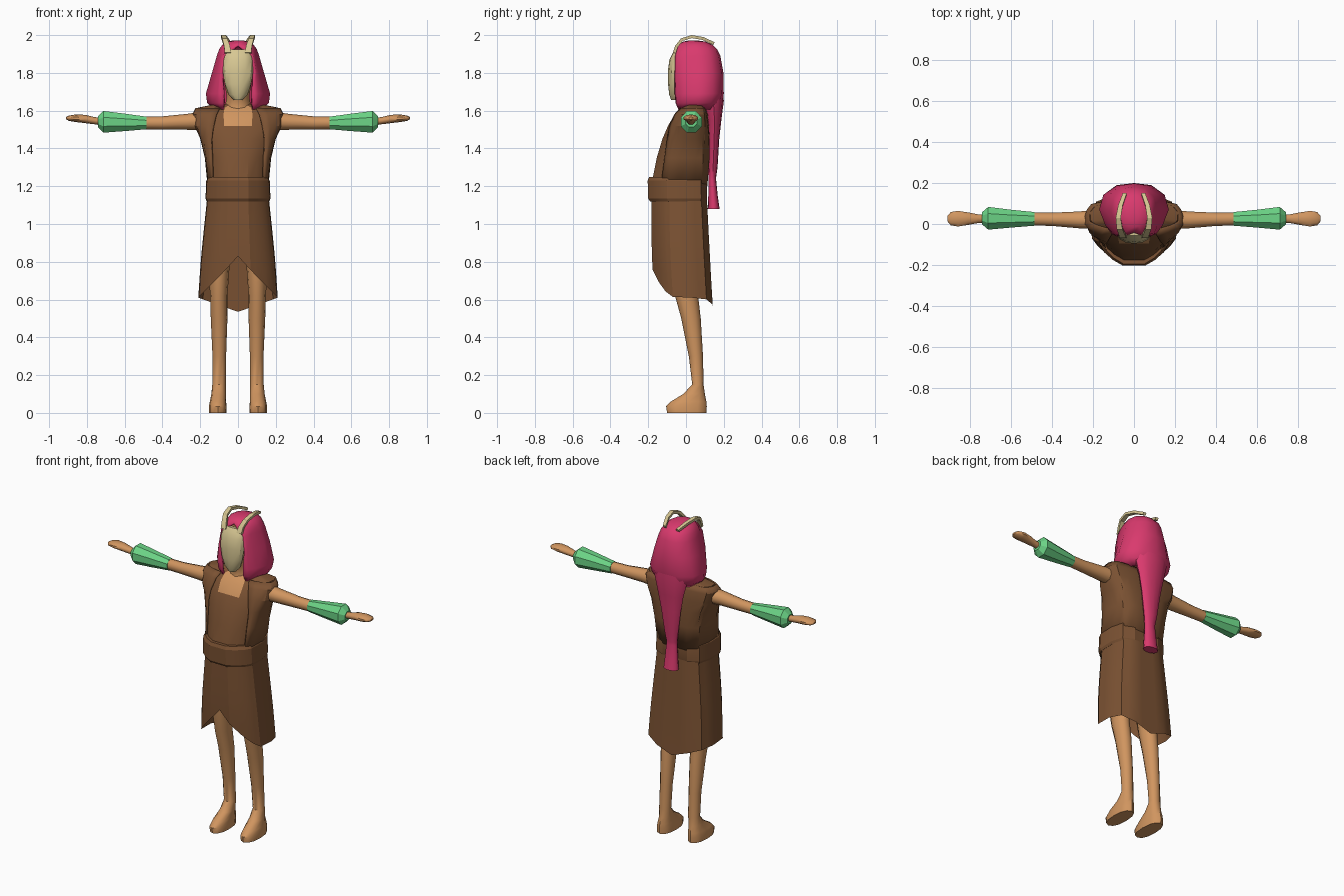
import bpy, bmesh, math
from mathutils import Vector

if "Cube" in bpy.data.objects:
    bpy.data.objects.remove(bpy.data.objects["Cube"])


def material(name, rgb):
    m = bpy.data.materials.new(name)
    m.diffuse_color = (*rgb, 1)
    m.use_nodes = True
    m.node_tree.nodes["Principled BSDF"].inputs["Base Color"].default_value = m.diffuse_color
    return m


SKIN = material("skin", (0.63, 0.30, 0.115))
BROWN = material("brown cloth", (0.20, 0.085, 0.033))
PINK = material("pink hair", (0.70, 0.042, 0.155))
GREEN = material("green cuff", (0.15, 0.66, 0.24))
CREAM = material("cream bone", (0.68, 0.57, 0.29))


def loft(name, rings, mats, closed=True, cap=True, angle=35, thick=0, rule=None):
    """Skin a list of equal-length point rings into one object."""
    bm = bmesh.new()
    vs = [[bm.verts.new(p) for p in r] for r in rings]
    n = len(rings[0])
    for a, b in zip(vs, vs[1:]):
        for i in range(n if closed else n - 1):
            j = (i + 1) % n
            bm.faces.new((a[i], a[j], b[j], b[i]))
    if cap in (True, "top"):
        bm.faces.new(vs[-1])
    if cap is True:
        bm.faces.new(vs[0])
    bmesh.ops.remove_doubles(bm, verts=bm.verts, dist=1e-5)
    bmesh.ops.recalc_face_normals(bm, faces=bm.faces)
    if rule:
        for f in bm.faces:
            f.material_index = rule(f.calc_center_median())
    me = bpy.data.meshes.new(name)
    bm.to_mesh(me)
    bm.free()
    for m in mats:
        me.materials.append(m)
    ob = bpy.data.objects.new(name, me)
    bpy.context.collection.objects.link(ob)
    bpy.ops.object.select_all(action='DESELECT')
    ob.select_set(True)
    bpy.context.view_layer.objects.active = ob
    if angle:
        bpy.ops.object.shade_smooth_by_angle(angle=math.radians(angle))
    if thick:
        mod = ob.modifiers.new("thickness", 'SOLIDIFY')
        mod.thickness = thick
        mod.offset = -1
    return ob


def zring(z, cx, rx, y0, y1, n=12, p=1.0):
    """Horizontal oval; p below 1 makes it boxier."""
    f = lambda v: math.copysign(abs(v) ** p, v)
    return [(cx + rx * f(math.cos(t)), (y0 + y1) / 2 + (y1 - y0) / 2 * f(math.sin(t)), z)
            for t in (2 * math.pi * i / n for i in range(n))]


def xring(x, cy, cz, ry, rz, n=8):
    return [(x, cy + ry * math.cos(t), cz + rz * math.sin(t))
            for t in (2 * math.pi * (i + 0.5) / n for i in range(n))]


# Half body section, front centre to back centre: (share of width, share of depth)
SECTION = [(0, 0), (.33, 0), (.62, .09), (.85, .2), (.98, .32), (1, .65), (.88, .9), (.5, 1), (0, 1)]


def sect(t):
    i = min(int(t), len(SECTION) - 2)
    k = t - i
    return [SECTION[i][c] * (1 - k) + SECTION[i + 1][c] * k for c in (0, 1)]


def body_ring(z, w, f, b, grow=0.0):
    half = [((w + grow) * u, f - grow + (b - f + 2 * grow) * v, z) for u, v in SECTION]
    return half + [(-x, y, zz) for x, y, zz in half[-2:0:-1]]


def lerp_table(tab, z):
    for (z0, *a), (z1, *b) in zip(tab, tab[1:]):
        if z <= z0 and z >= z1:
            k = (z0 - z) / (z0 - z1)
            return [p + (q - p) * k for p, q in zip(a, b)]
    return tab[-1][1:]


# Torso with skin neckline
TORSO = [(1.2, .15, -.185, .11), (1.35, .165, -.155, .122), (1.45, .19, -.125, .122),
         (1.52, .222, -.095, .118), (1.58, .232, -.06, .112), (1.615, .215, -.025, .1),
         (1.635, .12, 0, .085)]
loft("torso", [body_ring(*r) for r in TORSO], [BROWN, SKIN], angle=25,
     rule=lambda c: int(c.z > 1.525 and ((abs(c.x) < .06 and c.y < .0) or c.z > 1.633)))

# Open vest over the torso
vest = []
for (z, w, f, b), t0 in zip(TORSO[:6], (3, 2.8, 2.4, 1.8, 1.5, 1.35)):
    half = []
    for i in range(11):
        u, v = sect(t0 + (8 - t0) * i / 10)
        half.append(((w + .011) * u, f - .011 + (b - f + .014) * v, z))
    vest.append(half + [(-x, y, zz) for x, y, zz in half[-2::-1]])
loft("vest", vest, [BROWN], closed=False, cap=False, angle=25, thick=.012)

# Belt
loft("belt", [body_ring(1.12, .166, -.19, .107), body_ring(1.135, .172, -.2, .112),
              body_ring(1.23, .168, -.203, .112), body_ring(1.25, .155, -.195, .108)],
     [BROWN], angle=20)

# Skirt with a raised front hem and pointed back
SKIRT = [(1.15, .162, -.183, .11), (.95, .183, -.183, .12), (.82, .196, -.18, .127),
         (.62, .21, -.168, .138), (.5, .212, -.165, .146)]
rows = []
for k in range(7):
    half = []
    for i in range(17):
        u, v = sect(i / 2)
        hem = .83 - .22 * u if v < .5 else .535 + .075 * u
        z = 1.15 + (hem - 1.15) * k / 6
        w, f, b = lerp_table(SKIRT, z)
        half.append((w * u, f + (b - f) * v, z))
    rows.append(half + [(-x, y, z) for x, y, z in half[-2:0:-1]])
loft("skirt", rows, [BROWN], cap=False, angle=25)

# Limbs, built once per side
for s, side in ((1, "left"), (-1, "right")):
    leg = [(0, .107, .046, -.1, .108), (.035, .107, .047, -.105, .11), (.06, .106, .043, -.08, .108),
           (.1, .102, .039, -.015, .1), (.15, .1, .036, .033, .093), (.3, .099, .036, .015, .09),
           (.5, .1, .044, -.025, .078), (.62, .102, .046, -.058, .064), (.8, .1, .057, -.09, .07),
           (1.0, .095, .07, -.1, .08)]
    loft(side + "_leg", [zring(z, s * c, r, a, b, p=.85 if z < .08 else 1)
                         for z, c, r, a, b in leg], [SKIN], angle=45)
    arm = [(.18, .022, 1.545, .05, .05), (.27, .02, 1.541, .043, .042),
           (.4, .023, 1.535, .034, .035), (.52, .025, 1.535, .033, .033)]
    loft(side + "_arm", [xring(s * a, *r, n=10) for a, *r in arm], [SKIN], angle=45)
    cuff = [(.485, .025, 1.535, .036, .036), (.6, .026, 1.538, .047, .05),
            (.712, .028, 1.541, .06, .062), (.742, .028, 1.541, .032, .03)]
    loft(side + "_cuff", [xring(s * a, *r) for a, *r in cuff], [GREEN], angle=20)
    hand = [(.72, .026, 1.542, .022, .02), (.76, .026, 1.547, .022, .019), (.81, .026, 1.556, .032, .022),
            (.86, .026, 1.56, .04, .02), (.895, .026, 1.56, .034, .014), (.91, .026, 1.56, .015, .006)]
    loft(side + "_hand", [xring(s * a, *r, n=10) for a, *r in hand], [SKIN], angle=50)

    # Curved head band, a flat strip swept along a path
    path = [Vector(p) for p in ((.054, -.062, 1.905), (.058, -.05, 1.94), (.07, -.022, 1.976),
                                (.077, .03, 1.992), (.066, .09, 1.982), (.045, .148, 1.955))]
    strip = []
    for i, p in enumerate(path):
        d = path[min(i + 1, 5)] - path[max(i - 1, 0)]
        up = Vector((0, -d.z, d.y)).normalized() * .008
        wd = Vector((.017 - .0015 * i, 0, 0))
        strip.append([(s * q.x, q.y, q.z) for q in (p - wd - up, p + wd - up, p + wd + up, p - wd + up)])
    loft(side + "_head_band", strip, [CREAM], angle=25)

# Neck and head
loft("neck_and_head", [zring(z, 0, r, a, b) for z, r, a, b in (
    (1.54, .085, -.06, .09), (1.6, .074, -.03, .09), (1.66, .062, -.03, .09), (1.69, .062, -.05, .11),
    (1.78, .078, -.052, .14), (1.87, .075, -.045, .13), (1.92, .045, -.02, .1))], [SKIN], angle=50)

# Face mask
loft("mask", [zring(z, 0, r, -.045 - d, -.045 + d * .6) for z, r, d in (
    (1.657, .022, .034), (1.685, .05, .044), (1.74, .069, .05), (1.81, .08, .051),
    (1.87, .077, .043), (1.905, .066, .026), (1.925, .048, .012))], [CREAM], angle=35)

# Hair shell, open around the face
HAIR = [(1.605, .12, -.04, .16, .08), (1.64, .163, -.055, .185, .075), (1.69, .17, -.06, .2, .076),
        (1.8, .138, -.06, .198, .084), (1.89, .112, -.057, .182, .074), (1.925, .1, -.054, .165, .03),
        (1.95, .082, -.042, .14, 0), (1.965, .058, -.015, .105, 0), (1.972, .025, .015, .06, 0)]
hair = []
for z, w, f, b, g in HAIR:
    d = b - f
    half = [(g, f, z), ((g + .82 * w) / 2, f + .04 * d, z), (.82 * w, f + .2 * d, z), (w, f + .5 * d, z),
            (.88 * w, f + .78 * d, z), (.5 * w, f + .96 * d, z), (0, b, z)]
    hair.append(half + [(-x, y, zz) for x, y, zz in half[-2::-1]])
loft("hair", hair, [PINK], closed=False, cap="top", angle=50, thick=.015)

# Long tail of hair down the back
loft("hair_tail", [zring(z, 0, r, a, b) for z, r, a, b in (
    (1.76, .12, .06, .197), (1.65, .112, .09, .2), (1.55, .088, .115, .187), (1.45, .068, .122, .176),
    (1.3, .045, .12, .167), (1.25, .036, .118, .16), (1.23, .036, .118, .16),
    (1.15, .042, .118, .168), (1.08, .048, .115, .178))], [PINK], angle=50)
